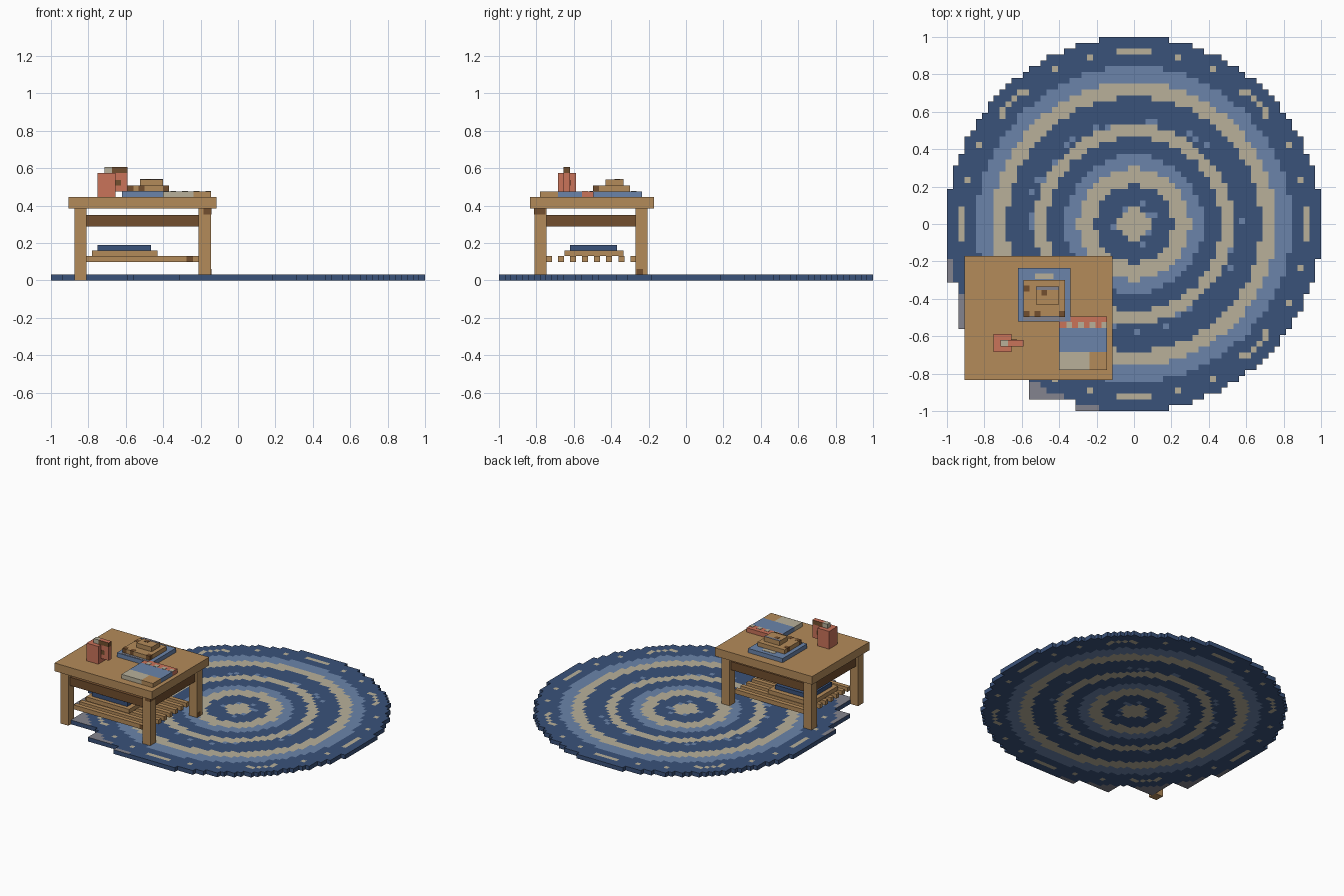
import bpy, bmesh, math, random

random.seed(4)
cube = bpy.data.objects.get("Cube")
if cube:
    bpy.data.objects.remove(cube, do_unlink=True)


def material(name, rgb):
    """Flat material from 8-bit display colour, stored as linear."""
    lin = [((c / 255 + 0.055) / 1.055) ** 2.4 for c in rgb] + [1]
    m = bpy.data.materials.new(name)
    m.use_nodes = True
    m.diffuse_color = lin
    bsdf = m.node_tree.nodes["Principled BSDF"]
    bsdf.inputs["Base Color"].default_value = lin
    bsdf.inputs["Roughness"].default_value = 0.9
    return m


CREAM = material("cream", (184, 176, 154))
LIGHT = material("light blue", (107, 132, 170))
GREY = material("grey", (132, 132, 142))
WOOD = material("oak wood", (180, 139, 90))
DARK = material("dark wood", (114, 78, 46))
RED = material("brick red", (202, 115, 90))
NAVY = material("navy blue", (58, 82, 122))


def finish(name, bm, mats):
    mesh = bpy.data.meshes.new(name)
    bm.to_mesh(mesh)
    bm.free()
    for m in mats:
        mesh.materials.append(m)
    obj = bpy.data.objects.new(name, mesh)
    bpy.context.collection.objects.link(obj)
    return obj


def box(name, xs, ys, zs, mat, top=None):
    """Box between three pairs of limits, optionally with another top colour."""
    bm = bmesh.new()
    bmesh.ops.create_cube(bm, size=1)
    for v in bm.verts:
        for i, (a, b) in enumerate((xs, ys, zs)):
            v.co[i] = b if v.co[i] > 0 else a
    bm.normal_update()
    for f in bm.faces:
        f.material_index = int(top is not None and f.normal.z > 0.5)
    return finish(name, bm, [mat] + ([top] if top else []))


# Rug: square cells coloured by ring, with a stepped corner under the table
CELLS = 32
RUG_MATS = [CREAM, LIGHT, GREY, NAVY]
RINGS = [(0.085, 0), (0.205, 3), (0.30, 0), (0.37, 1), (0.465, 3), (0.53, 0),
         (0.68, 3), (0.755, 0), (0.84, 1), (1.0, 3)]
STEPS = [(1.0, 0.3), (0.938, 0.55), (0.81, 0.78), (0.55, 0.938), (0.3, 1.0)]
DASHES = {(29, 0), (29, 1), (29, 2), (28, 7), (26, 13), (22, 18), (22, 19), (21, 20)}


def rug_colour(x, y):
    r = math.hypot(x, y)
    if r > 1:
        in_step = any(-x < a and -y < b for a, b in STEPS)
        return 2 if x < 0 and y < 0 and in_step else None
    big, small = sorted((int(abs(x) * CELLS), int(abs(y) * CELLS)), reverse=True)
    if (big, small) in DASHES:
        return 0
    if (0.53 < r < 0.58 or 0.085 < r < 0.12) and random.random() < 0.15:
        return 1
    return next(c for limit, c in RINGS if r <= limit)


bm = bmesh.new()
bmesh.ops.create_grid(bm, x_segments=2 * CELLS, y_segments=2 * CELLS, size=1)
outside = []
for f in bm.faces:
    centre = f.calc_center_median()
    colour = rug_colour(centre.x, centre.y)
    if colour is None:
        outside.append(f)
    else:
        f.material_index = colour
bmesh.ops.delete(bm, geom=outside, context='FACES')
rug = finish("round_rug", bm, RUG_MATS)
rug.location.z = 0.031
solid = rug.modifiers.new("thickness", 'SOLIDIFY')
solid.thickness = 0.031
solid.offset = -1
solid.material_offset_rim = len(RUG_MATS)

# Table top, legs and aprons
box("table_top", (-0.905, -0.115), (-0.835, -0.17), (0.385, 0.445), WOOD)
LEG_X = {"left": (-0.21, -0.145), "right": (-0.875, -0.81)}
LEG_Y = {"front": (-0.81, -0.745), "back": (-0.27, -0.205)}
for side, xs in LEG_X.items():
    for end, ys in LEG_Y.items():
        foot = 0 if (side, end) == ("right", "front") else 0.031
        box(f"{end}_{side}_leg", xs, ys, (foot, 0.385), WOOD)
    mid = sum(xs) / 2
    box(f"{side}_apron", (mid - 0.016, mid + 0.016), (-0.745, -0.27), (0.289, 0.35), DARK)
for end, ys in LEG_Y.items():
    mid = sum(ys) / 2
    box(f"{end}_apron", (-0.81, -0.21), (mid - 0.016, mid + 0.016), (0.289, 0.35), DARK)

# Dark knots on the legs and slats
box("leg_knot_upper", (-0.185, -0.143), (-0.812, -0.75), (0.352, 0.385), DARK)
box("leg_knot_lower", (-0.147, -0.143), (-0.265, -0.23), (0.031, 0.062), DARK)
box("slat_knot", (-0.275, -0.24), (-0.751, -0.747), (0.098, 0.13), DARK)

# Slatted shelf with a board and a book
for i in range(8):
    y = -0.733 + i * 0.0645
    box(f"shelf_slat_{i + 1}", (-0.81, -0.21), (y - 0.016, y + 0.016), (0.098, 0.13), WOOD)
box("shelf_board", (-0.78, -0.43), (-0.65, -0.335), (0.13, 0.16), WOOD)
box("shelf_book", (-0.75, -0.465), (-0.62, -0.37), (0.16, 0.19), NAVY)

# Stepped stack on the table
box("stack_base", (-0.62, -0.34), (-0.52, -0.235), (0.445, 0.476), LIGHT)
box("stack_label", (-0.53, -0.43), (-0.295, -0.265), (0.476, 0.478), CREAM)
box("stack_edge", (-0.59, -0.37), (-0.515, -0.497), (0.476, 0.478), GREY)
box("stack_middle", (-0.59, -0.37), (-0.495, -0.30), (0.476, 0.507), WOOD)
for i, (x, y) in enumerate([(-0.591, -0.496), (-0.531, -0.496), (-0.40, -0.496), (-0.591, -0.36)]):
    box(f"stack_knot_{i + 1}", (x, x + 0.031), (y, y + 0.031), (0.478, 0.508), DARK)
box("stack_top", (-0.525, -0.40), (-0.43, -0.335), (0.507, 0.54), WOOD)
box("stack_top_rim", (-0.525, -0.40), (-0.352, -0.335), (0.54, 0.542), GREY)
box("stack_top_knot", (-0.495, -0.465), (-0.383, -0.352), (0.54, 0.542), DARK)

# Striped booklet
BOOK_Z = (0.445, 0.476)
box("booklet_red_band", (-0.40, -0.145), (-0.555, -0.495), BOOK_Z, RED)
box("booklet_blue_band", (-0.40, -0.145), (-0.685, -0.555), BOOK_Z, LIGHT)
box("booklet_cream_page", (-0.40, -0.238), (-0.78, -0.685), BOOK_Z, CREAM)
box("booklet_wood_page", (-0.238, -0.145), (-0.78, -0.685), BOOK_Z, WOOD)
for i in range(4):
    x = -0.362 + i * 0.0625
    box(f"booklet_tab_{i + 1}", (x, x + 0.031), (-0.555, -0.525), (0.476, 0.478), CREAM)

# Mug with a side handle and a bar across the top
box("mug_body", (-0.75, -0.655), (-0.685, -0.588), (0.445, 0.575), RED)
box("mug_handle", (-0.655, -0.592), (-0.654, -0.62), (0.476, 0.575), RED)
box("mug_handle_hole", (-0.655, -0.625), (-0.656, -0.618), (0.508, 0.538), DARK)
box("mug_bar_tip", (-0.715, -0.675), (-0.654, -0.62), (0.575, 0.606), CREAM)
box("mug_bar", (-0.675, -0.592), (-0.654, -0.62), (0.575, 0.606), DARK, top=RED)
